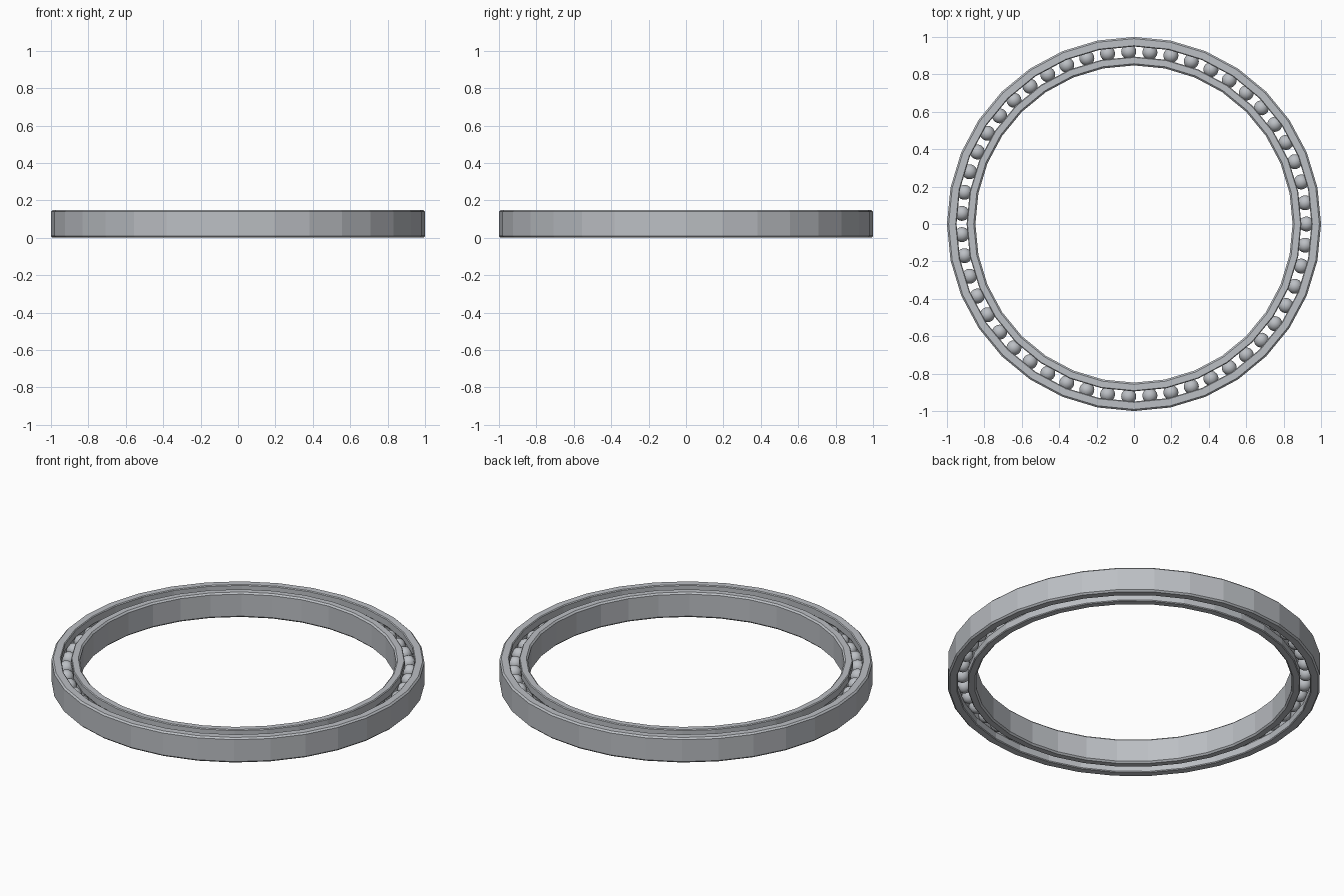
import bpy
import bmesh
from math import sin, cos, pi, radians

cube = bpy.data.objects.get("Cube")
if cube:
    bpy.data.objects.remove(cube)

SIDES, BALLS = 32, 51
HEIGHT, CHAMFER = 0.148, 0.009
BALL_RADIUS, PITCH_RADIUS = 0.04, 0.922
HALF_GAP = 0.027

steel = bpy.data.materials.new("steel")
steel.use_nodes = True
steel.diffuse_color = (0.5, 0.52, 0.55, 1)
steel.node_tree.nodes["Principled BSDF"].inputs["Base Color"].default_value = (0.5, 0.52, 0.55, 1)


def add_object(name, bm):
    mesh = bpy.data.meshes.new(name)
    bmesh.ops.recalc_face_normals(bm, faces=bm.faces)
    bm.to_mesh(mesh)
    bm.free()
    mesh.materials.append(steel)
    obj = bpy.data.objects.new(name, mesh)
    bpy.context.collection.objects.link(obj)
    return obj


def race(name, wall, side):
    """Chamfered ring; side is +1 for the outer race, -1 for the inner."""
    land = PITCH_RADIUS + side * HALF_GAP
    small = CHAMFER / 2
    profile = [(land, HEIGHT - small), (land + side * small, HEIGHT),
               (wall - side * CHAMFER, HEIGHT), (wall, HEIGHT - CHAMFER),
               (wall, CHAMFER), (wall - side * CHAMFER, 0),
               (land + side * small, 0), (land, small)]
    # Ball groove, an arc concentric with the balls
    for i in range(7):
        a = radians(-48 + 16 * i)
        r = BALL_RADIUS + 0.001
        profile.append((PITCH_RADIUS + side * r * cos(a), HEIGHT / 2 + r * sin(a)))
    bm = bmesh.new()
    loops = []
    for i in range(SIDES):
        t = 2 * pi * i / SIDES
        loops.append([bm.verts.new((r * cos(t), r * sin(t), z)) for r, z in profile])
    n = len(profile)
    for i, loop in enumerate(loops):
        nxt = loops[(i + 1) % SIDES]
        for j in range(n):
            k = (j + 1) % n
            bm.faces.new((loop[j], loop[k], nxt[k], nxt[j]))
    return add_object(name, bm)


# Rings
race("outer_race", 1.0, 1)
race("inner_race", 0.848, -1)

# Balls share one mesh
bm = bmesh.new()
bmesh.ops.create_uvsphere(bm, u_segments=20, v_segments=12, radius=BALL_RADIUS)
for face in bm.faces:
    face.smooth = True
ball = add_object("ball", bm)
for i in range(BALLS):
    t = 2 * pi * i / BALLS
    obj = ball if i == 0 else ball.copy()
    if i:
        bpy.context.collection.objects.link(obj)
    obj.name = f"ball_{i + 1}"
    obj.location = (PITCH_RADIUS * cos(t), PITCH_RADIUS * sin(t), HEIGHT / 2)
    obj.rotation_euler.z = t
